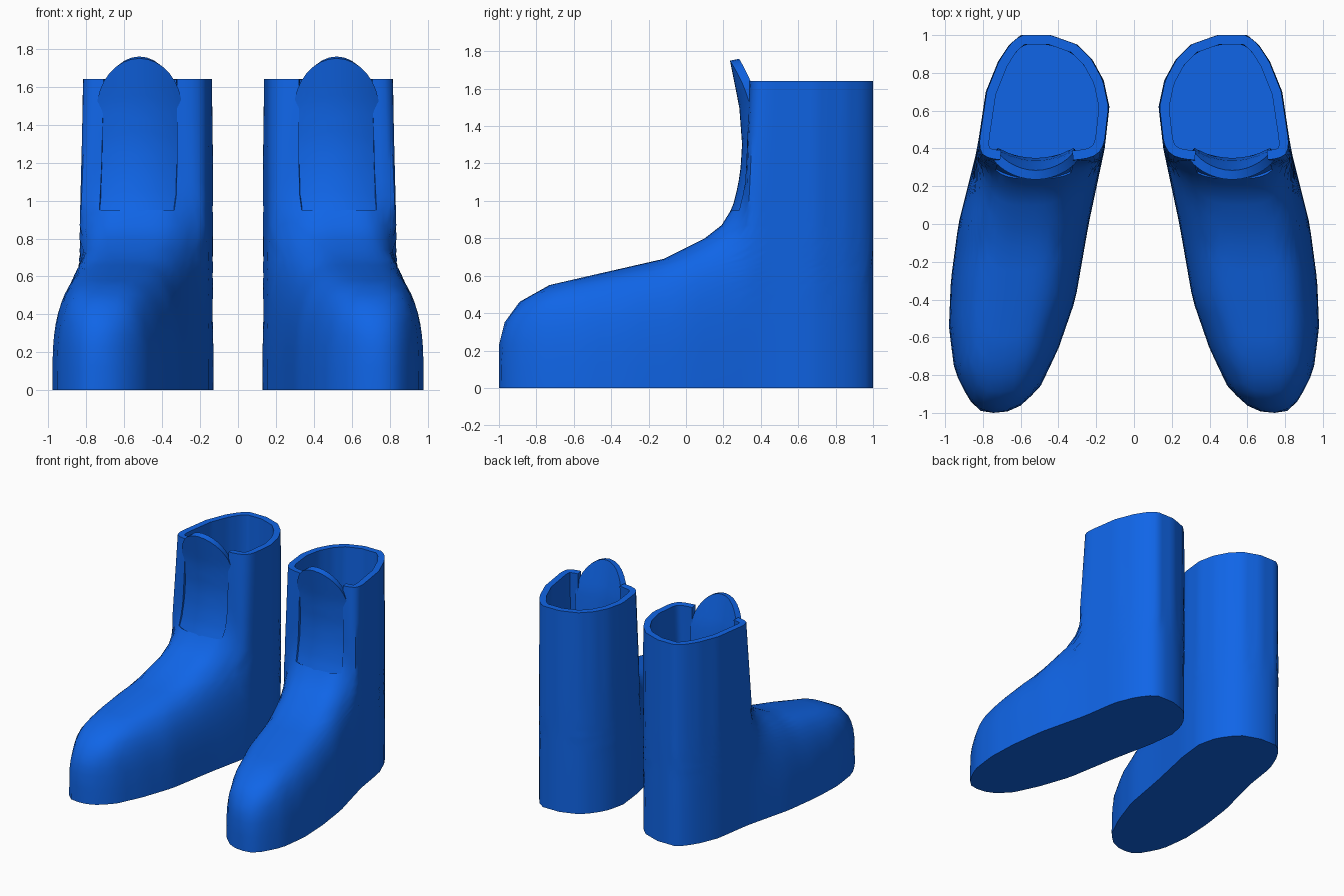
import bpy, bmesh, math
from mathutils import Vector

if "Cube" in bpy.data.objects:
    bpy.data.objects.remove(bpy.data.objects["Cube"])

blue = bpy.data.materials.new("blue")
blue.diffuse_color = (0.005, 0.13, 0.8, 1)
blue.use_nodes = True
blue.node_tree.nodes["Principled BSDF"].inputs["Base Color"].default_value = blue.diffuse_color

# front profile of the boot, seen from the side: (y, z)
PROFILE = [(-1, .23), (-.97, .35), (-.89, .46), (-.73, .55), (-.47, .61), (-.12, .69), (.1, .8),
           (.19, .87), (.24, .95), (.29, 1.03), (.32, 1.2), (.335, 1.64), (.45, 4)]
# inner and outer edge of the sole: (y, x)
INNER = [(-1, .69), (-.97, .61), (-.87, .50), (-.66, .40), (-.4, .31), (0, .24), (.4, .155),
         (.62, .13), (.76, .16), (.87, .22), (.95, .30), (1, .44)]
OUTER = [(-1, .80), (-.93, .875), (-.78, .95), (-.55, .98), (-.3, .97), (0, .93), (.4, .83),
         (.7, .785), (.86, .72), (.95, .66), (1, .60)]
# front of the tongue: (z, y)
TONGUE = [(.86, .205), (.9, .217), (1, .26), (1.15, .29), (1.3, .30), (1.5, .285), (1.65, .255), (1.75, .235)]
LEVELS = [0, .12, .23, .29, .35, .405, .46, .505, .55, .58, .61, .635, .66, .69, .74, .8, .87,
          .95, 1.03, 1.1, 1.2, 1.35, 1.5, 1.64]
N = 32


def interp(table, t):
    if t <= table[0][0]:
        return table[0][1]
    for (a, va), (b, vb) in zip(table, table[1:]):
        if t <= b:
            return va + (vb - va) * (t - a) / (b - a)
    return table[-1][1]


def resample(pts, n):
    """n+1 points evenly spaced along a polyline."""
    dist = [0]
    for a, b in zip(pts, pts[1:]):
        dist.append(dist[-1] + (b - a).length)
    xs = [(d, p.x) for d, p in zip(dist, pts)]
    ys = [(d, p.y) for d, p in zip(dist, pts)]
    return [Vector((interp(xs, dist[-1] * i / n), interp(ys, dist[-1] * i / n))) for i in range(n + 1)]


def ring(z):
    """Horizontal outline of the boot at height z, anticlockwise from the front."""
    front = interp([(h, y) for y, h in PROFILE], z)
    halves = []
    for side in (OUTER, INNER):
        pts = []
        for k in range(301):
            y = front + (1 - front) * (1 - math.cos(math.pi * k / 300)) / 2
            centre = (interp(INNER, y) + interp(OUTER, y)) / 2
            dome = max(0, 1 - (z / interp(PROFILE, y)) ** 3.3) ** (1 / 3.3)
            if k == 0:
                pts.append(Vector((centre, y)))
            pts.append(Vector((centre + (interp(side, y) - centre) * dome, y)))
        pts.append(Vector((.52, 1)))
        halves.append(resample(pts, N))
    return halves[0] + halves[1][-2:0:-1]


def finish(bm, name):
    """Thicken the surface inwards and mirror it to the other foot."""
    mesh = bpy.data.meshes.new(name)
    bm.to_mesh(mesh)
    bm.free()
    ob = bpy.data.objects.new(name, mesh)
    bpy.context.collection.objects.link(ob)
    mesh.materials.append(blue)
    solid = ob.modifiers.new("thickness", 'SOLIDIFY')
    solid.thickness = .05
    solid.offset = -1
    ob.modifiers.new("pair", 'MIRROR')
    bpy.ops.object.select_all(action='DESELECT')
    ob.select_set(True)
    bpy.context.view_layer.objects.active = ob
    for m in [m.name for m in ob.modifiers]:
        bpy.ops.object.modifier_apply(modifier=m)
    bpy.ops.object.shade_smooth_by_angle(angle=math.radians(40))


# boot shell: lofted rings, flat sole, slot left open for the tongue
bm = bmesh.new()
rows = [[bm.verts.new((p.x, p.y, z)) for p in ring(z)] for z in LEVELS]
bm.faces.new(rows[0][::-1])
count = len(rows[0])
for lo, hi in zip(rows, rows[1:]):
    for i in range(count):
        j = (i + 1) % count
        quad = (lo[i], lo[j], hi[j], hi[i])
        in_slot = all(v.co.z > .94 and v.co.y < .5 and abs(v.co.x - .515) < .225 for v in quad)
        if not in_slot:
            bm.faces.new(quad)
finish(bm, "boots")

# tongue: curved strip with a rounded top, filling the slot
bm = bmesh.new()
COLS, ROWS = 16, 14
grid = []
for r in range(ROWS + 1):
    line = []
    for c in range(COLS + 1):
        u = -math.cos(math.pi * c / COLS)
        top = 1.48 + .27 * math.sqrt(max(0, 1 - u * u))
        z = .86 + (top - .86) * r / ROWS
        line.append(bm.verts.new((.52 + .225 * u, interp(TONGUE, z) + .06 * u * u, z)))
    grid.append(line)
for lo, hi in zip(grid, grid[1:]):
    for c in range(COLS):
        bm.faces.new((lo[c], lo[c + 1], hi[c + 1], hi[c]))
finish(bm, "tongues")
